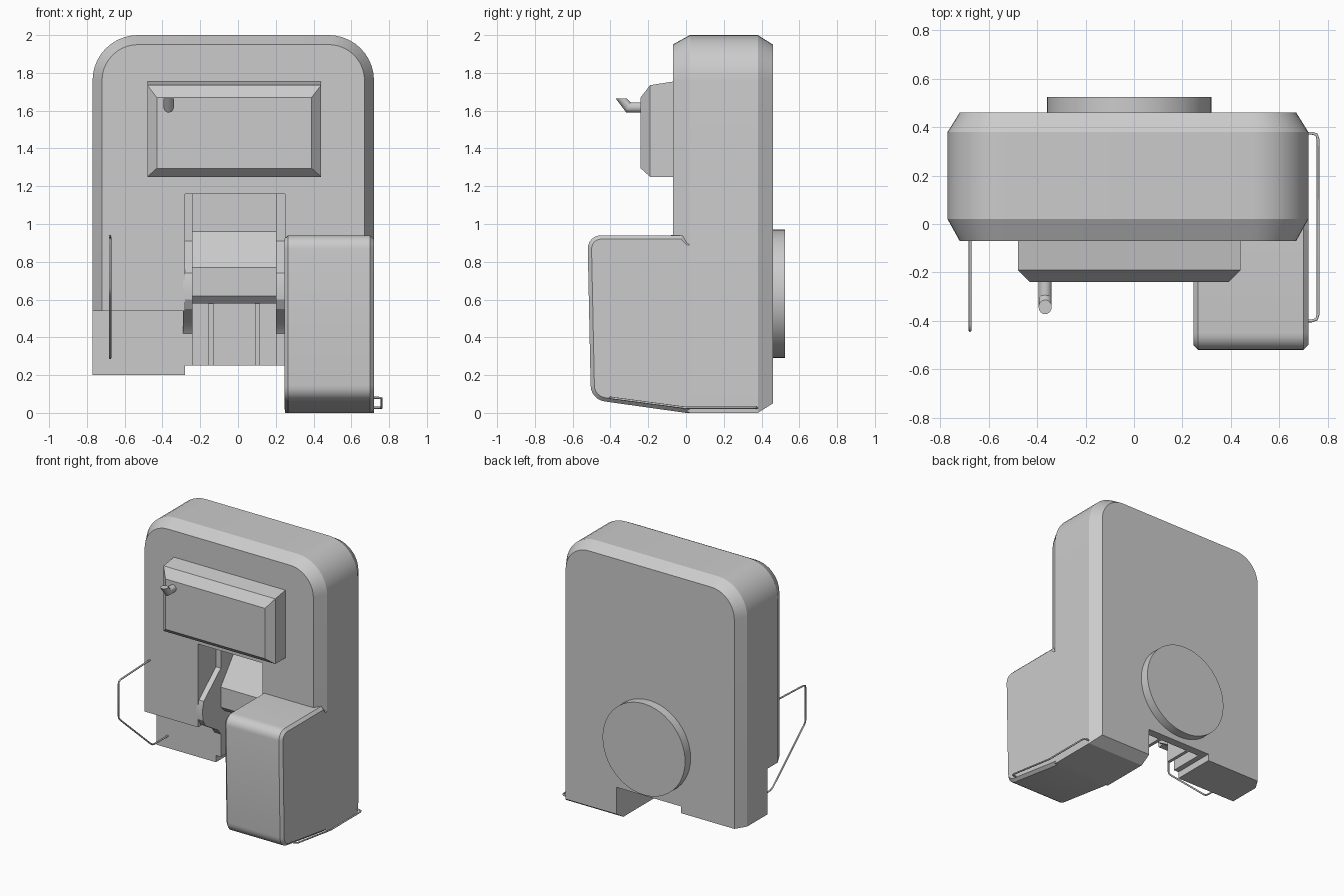
import bpy
import bmesh
import math
from mathutils import Vector

cube = bpy.data.objects.get("Cube")
if cube:
    bpy.data.objects.remove(cube)

GREY = (0.6, 0.6, 0.6, 1)
mat = bpy.data.materials.new("plain grey")
mat.use_nodes = True
mat.diffuse_color = GREY
mat.node_tree.nodes["Principled BSDF"].inputs["Base Color"].default_value = GREY


def select(obj):
    bpy.ops.object.select_all(action='DESELECT')
    obj.select_set(True)
    bpy.context.view_layer.objects.active = obj


def smooth(obj):
    select(obj)
    bpy.ops.object.shade_smooth_by_angle(angle=math.radians(25))


def loft(name, rings):
    """Skin a closed solid through rings of equal length."""
    bm = bmesh.new()
    loops = [[bm.verts.new(p) for p in ring] for ring in rings]
    n = len(loops[0])
    for a, b in zip(loops, loops[1:]):
        for i in range(n):
            j = (i + 1) % n
            bm.faces.new((a[i], a[j], b[j], b[i]))
    bm.faces.new(loops[0])
    bm.faces.new(loops[-1])
    bmesh.ops.recalc_face_normals(bm, faces=bm.faces)
    mesh = bpy.data.meshes.new(name)
    bm.to_mesh(mesh)
    bm.free()
    mesh.materials.append(mat)
    obj = bpy.data.objects.new(name, mesh)
    bpy.context.collection.objects.link(obj)
    smooth(obj)
    return obj


def inset(points, d):
    """Shrink a counter-clockwise outline by d."""
    result = []
    for i, p in enumerate(points):
        p = Vector(p)
        e1 = (p - Vector(points[i - 1])).normalized()
        e2 = (Vector(points[(i + 1) % len(points)]) - p).normalized()
        n1, n2 = Vector((-e1.y, e1.x)), Vector((-e2.y, e2.x))
        result.append(p + (n1 + n2) * d / (1 + n1.dot(n2)))
    return result


def prism(name, outline, axis, stations):
    """Extrude an outline along x or y; stations are (position, inset)."""
    place = (lambda p, t: (t, p[0], p[1])) if axis == 'x' else (lambda p, t: (p[0], t, p[1]))
    return loft(name, [[place(p, t) for p in inset(outline, d)] for t, d in stations])


def rect(x0, x1, z0, z1):
    return [(x0, z0), (x1, z0), (x1, z1), (x0, z1)]


def box(name, x0, x1, y0, y1, z0, z1):
    return prism(name, rect(x0, x1, z0, z1), 'y', [(y0, 0), (y1, 0)])


def arc(cx, cz, r, start, end, n):
    angles = [math.radians(start + (end - start) * i / n) for i in range(n + 1)]
    return [(cx + r * math.cos(a), cz + r * math.sin(a)) for a in angles]


def wire(name, points, r=0.006):
    """Bent wire with rounded corners."""
    pts = [Vector(p) for p in points]
    path = [pts[0]]
    for a, b, c in zip(pts, pts[1:], pts[2:]):
        s, e = b + (a - b).normalized() * 0.025, b + (c - b).normalized() * 0.025
        path += [s, (s + e + b * 2) / 4, e]
    path.append(pts[-1])
    curve = bpy.data.curves.new(name, 'CURVE')
    curve.dimensions = '3D'
    curve.bevel_depth = r
    curve.bevel_resolution = 2
    spline = curve.splines.new('POLY')
    spline.points.add(len(path) - 1)
    for sp, p in zip(spline.points, path):
        sp.co = (*p, 1)
    curve.materials.append(mat)
    obj = bpy.data.objects.new(name, curve)
    bpy.context.collection.objects.link(obj)
    select(obj)
    bpy.ops.object.convert(target='MESH')


# Main housing with chamfered front and back rims
outline = [(-0.77, 0), (0.72, 0)]
outline += arc(0.48, 1.76, 0.24, 0, 90, 10) + arc(-0.53, 1.76, 0.24, 90, 180, 10)
body = prism("main_housing", outline, 'y',
             [(-0.07, 0.05), (0.02, 0), (0.38, 0), (0.46, 0.05)])

# Cut the central bay, its open bottom, and the stepped left leg
cuts = [(-0.28, 0.25, -0.5, 0.4, -0.5, 1.16),
        (-0.28, 0.25, -0.5, 0.6, -0.5, 0.25),
        (-1, -0.27, -0.5, 0.6, -0.5, 0.2),
        (-1, -0.27, -0.5, 0.14, -0.5, 0.54)]
for cut in cuts:
    cutter = box("cutter", *cut)
    cutter.hide_render = True
    mod = body.modifiers.new("cut", 'BOOLEAN')
    mod.operation = 'DIFFERENCE'
    mod.solver = 'EXACT'
    mod.object = cutter
    select(body)
    bpy.ops.object.modifier_apply(modifier=mod.name)
    bpy.data.objects.remove(cutter)
smooth(body)

# Forward block on the right leg, with rounded front corners
side = [(0.06, 0), (0.06, 0.91), (0.01, 0.91), (-0.02, 0.94)]
side += arc(-0.45, 0.87, 0.07, 90, 180, 6) + arc(-0.42, 0.145, 0.085, 180, 262, 6) + [(0, 0)]
prism("front_block", side[::-1][::-1], 'x',
      [(0.245, 0.02), (0.265, 0), (0.70, 0), (0.72, 0.02)])

# Raised panel with sloping edges
loft("front_panel", [[(x, y, z) for x, z in rect(*r)] for y, r in [
    (-0.05, (-0.48, 0.44, 1.25, 1.757)),
    (-0.19, (-0.48, 0.44, 1.25, 1.735)),
    (-0.24, (-0.43, 0.39, 1.295, 1.67))]])

# Spout: straight tube, mitred bend, flat cut end
circle = arc(0, 0, 0.027, 0, 360 * 15 / 16, 15)
loft("spout", [
    [(-0.367 + u, -0.22, 1.617 + v) for u, v in circle],
    [(-0.367 + u, -0.305 + 0.41 * v, 1.617 + v) for u, v in circle],
    [(-0.367 + u, -0.343 + 1.1 * v, 1.665) for u, v in circle]])

# Round disc on the back
prism("back_disc", arc(-0.02, 0.63, 0.34, 0, 360 * 47 / 48, 47), 'y', [(0.44, 0), (0.525, 0)])

# Bay cheeks, central chute and ribs
cheek = [(0.42, 0.25), (0.42, 1.17), (0.14, 1.17), (0.14, 0.91), (-0.06, 0.74),
         (-0.075, 0.68), (-0.07, 0.6), (-0.04, 0.55), (0.11, 0.46), (0.14, 0.42), (0.14, 0.25)]
for name, x0, x1 in [("left_cheek", -0.29, -0.24), ("right_cheek", 0.2, 0.26)]:
    prism(name, cheek, 'x', [(x0, 0), (x1, 0)])
chute = [(0.42, 0.58), (0.42, 1.17), (0.29, 1.17), (0.29, 0.96),
         (0.14, 0.77), (0.14, 0.62), (0.18, 0.58)]
prism("chute", chute, 'x', [(-0.25, 0), (0.21, 0)])
for i, x in enumerate((-0.143, 0.102)):
    box(f"rib_{i + 1}", x - 0.012, x + 0.012, 0.2, 0.42, 0.25, 0.6)

# Wire handles
X = -0.677
wire("left_wire", [(X, 0, 0.935), (X, -0.07, 0.935), (X, -0.44, 0.92),
                   (X, -0.44, 0.64), (X, -0.04, 0.29), (X, 0.16, 0.29)])
wire("right_wire", [(0.69, 0.375, 0.027), (0.76, 0.375, 0.027), (0.76, 0, 0.027),
                    (0.76, -0.4, 0.08), (0.69, -0.4, 0.08)])
